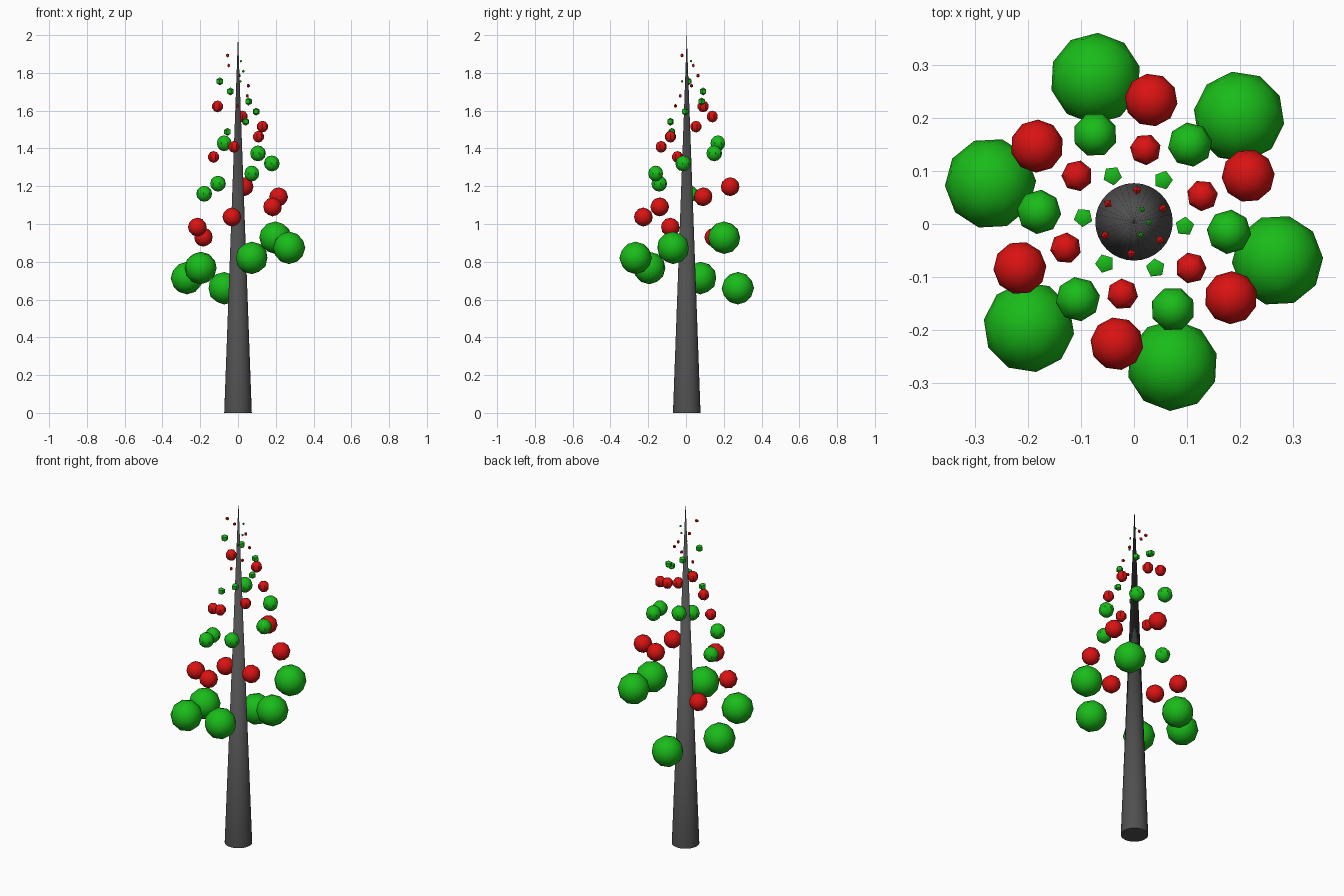
import bpy, math

if "Cube" in bpy.data.objects:
    bpy.data.objects.remove(bpy.data.objects["Cube"])

CENTRE_Y = 0.004


def material(name, rgb):
    m = bpy.data.materials.new(name)
    m.diffuse_color = (*rgb, 1)
    m.use_nodes = True
    m.node_tree.nodes["Principled BSDF"].inputs["Base Color"].default_value = m.diffuse_color
    return m


GREEN = material("green", (0.01, 0.5, 0.01))
RED = material("red", (0.7, 0.006, 0.006))
DARK = material("dark_grey", (0.08, 0.08, 0.08))


def finish(name, mat):
    ob = bpy.context.object
    ob.name = name
    ob.data.materials.append(mat)
    bpy.ops.object.shade_smooth_by_angle(angle=math.radians(40))
    return ob


# Tapered trunk running to a point
bpy.ops.mesh.primitive_cone_add(vertices=32, radius1=0.073, radius2=0, depth=2,
                                location=(0, CENTRE_Y, 1))
finish("trunk", DARK)


def bauble(name, loc, r, sides, mat, turn):
    # Large baubles are icospheres, smaller ones coarser balls
    if sides == 0:
        bpy.ops.mesh.primitive_ico_sphere_add(subdivisions=2, radius=r, location=loc)
    else:
        bpy.ops.mesh.primitive_uv_sphere_add(segments=sides, ring_count=max(2, sides - 2),
                                             radius=r, location=loc)
    ob = finish(name, mat)
    ob.rotation_euler = (0, 0, turn)


# Spiral tiers: colour, spiral radius, start angle, start z, ball radius, sides, count
TIERS = [
    (GREEN, 0.280, 105, 0.660, 0.086, 0, 6),
    (RED, 0.232, 142, 0.930, 0.050, 0, 6),
    (GREEN, 0.180, 174, 1.160, 0.042, 8, 6),
    (RED, 0.138, 201, 1.355, 0.031, 7, 6),
    (GREEN, 0.096, 235, 1.488, 0.021, 5, 6),
    (RED, 0.060, 265, 1.625, 0.010, 4, 6),
    (GREEN, 0.028, 297, 1.755, 0.007, 4, 3),
]
for t, (mat, dist, start, z0, r, sides, count) in enumerate(TIERS):
    for i in range(count):
        a = math.radians(start + 60 * i)
        loc = (dist * math.cos(a), CENTRE_Y + dist * math.sin(a), z0 + 0.0535 * i)
        bauble(f"bauble_{t + 1}_{i + 1}", loc, r, sides, mat, a)
